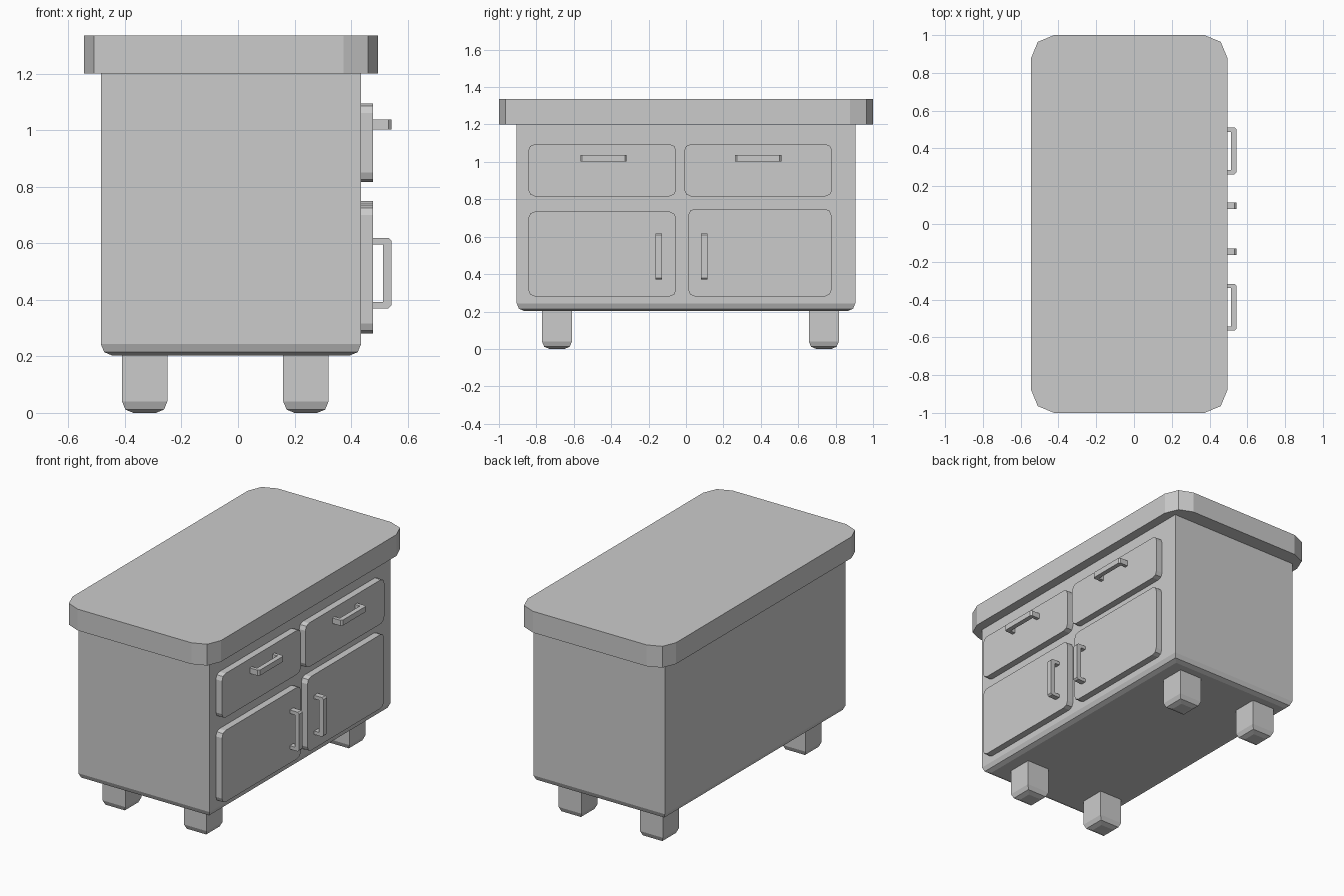
import bpy, bmesh
from mathutils import Vector

if "Cube" in bpy.data.objects:
    bpy.data.objects.remove(bpy.data.objects["Cube"])


def finish(bm, name):
    bmesh.ops.recalc_face_normals(bm, faces=bm.faces)
    mesh = bpy.data.meshes.new(name)
    bm.to_mesh(mesh)
    bm.free()
    obj = bpy.data.objects.new(name, mesh)
    bpy.context.collection.objects.link(obj)
    return obj


def box(name, lo, hi, radius, pick):
    """Box between two corners; edges chosen by pick(a, b) get a 2-segment round."""
    lo, hi = Vector(lo), Vector(hi)
    bm = bmesh.new()
    bmesh.ops.create_cube(bm, size=1)
    for v in bm.verts:
        v.co = (lo + hi) / 2 + v.co * (hi - lo)
    edges = [e for e in bm.edges if pick(e.verts[0].co, e.verts[1].co)]
    bmesh.ops.bevel(bm, geom=edges, offset=radius, segments=2, profile=0.5,
                    affect='EDGES', clamp_overlap=True)
    return finish(bm, name)


def bottom_edges(z):
    return lambda a, b: abs(a.z - z) < 1e-4 and abs(b.z - z) < 1e-4


def along(axis):
    return lambda a, b: abs(a[axis] - b[axis]) > 1e-4


def handle(name, start, end, c, vertical):
    """U-shaped pull on the panel face, running from start to end."""
    x0, x1, t, r, half = 0.47, 0.543, 0.022, 0.01, 0.0175
    profile = [(x0, start), (x1 - r, start), (x1, start + r), (x1, end - r),
               (x1 - r, end), (x0, end), (x0, end - t), (x1 - 0.03, end - t),
               (x1 - 0.03, start + t), (x0, start + t)]
    bm = bmesh.new()
    verts = [bm.verts.new((x, c - half, s) if vertical else (x, s, c - half))
             for x, s in profile]
    face = bm.faces.new(verts)
    ext = bmesh.ops.extrude_face_region(bm, geom=[face])
    shift = (0, 2 * half, 0) if vertical else (0, 0, 2 * half)
    bmesh.ops.translate(bm, vec=shift,
                        verts=[g for g in ext['geom'] if isinstance(g, bmesh.types.BMVert)])
    return finish(bm, name)


# Cabinet body and overhanging top
box("cabinet_body", (-0.485, -0.905, 0.203), (0.435, 0.905, 1.201), 0.04, bottom_edges(0.203))
box("table_top", (-0.545, -1, 1.2), (0.495, 1, 1.335), 0.122, along(2))

# Legs
for xname, x in (("back", -0.41), ("front", 0.16)):
    for yname, y in (("left", -0.77), ("right", 0.657)):
        box(f"{xname}_{yname}_leg", (x, y, 0), (x + 0.16, y + 0.16, 0.21), 0.04, bottom_edges(0))

# Drawer and door panels
panels = {
    "left_drawer": (-0.843, -0.053, 0.816, 1.095),
    "right_drawer": (-0.009, 0.781, 0.816, 1.095),
    "left_door": (-0.843, -0.053, 0.281, 0.734),
    "right_door": (0.012, 0.778, 0.281, 0.749),
}
for name, (y0, y1, z0, z1) in panels.items():
    box(name, (0.43, y0, z0), (0.478, y1, z1), 0.035, along(0))

# Handles
handle("left_drawer_handle", -0.565, -0.317, 1.02, False)
handle("right_drawer_handle", 0.263, 0.51, 1.02, False)
handle("left_door_handle", 0.37, 0.618, -0.146, True)
handle("right_door_handle", 0.37, 0.618, 0.097, True)
